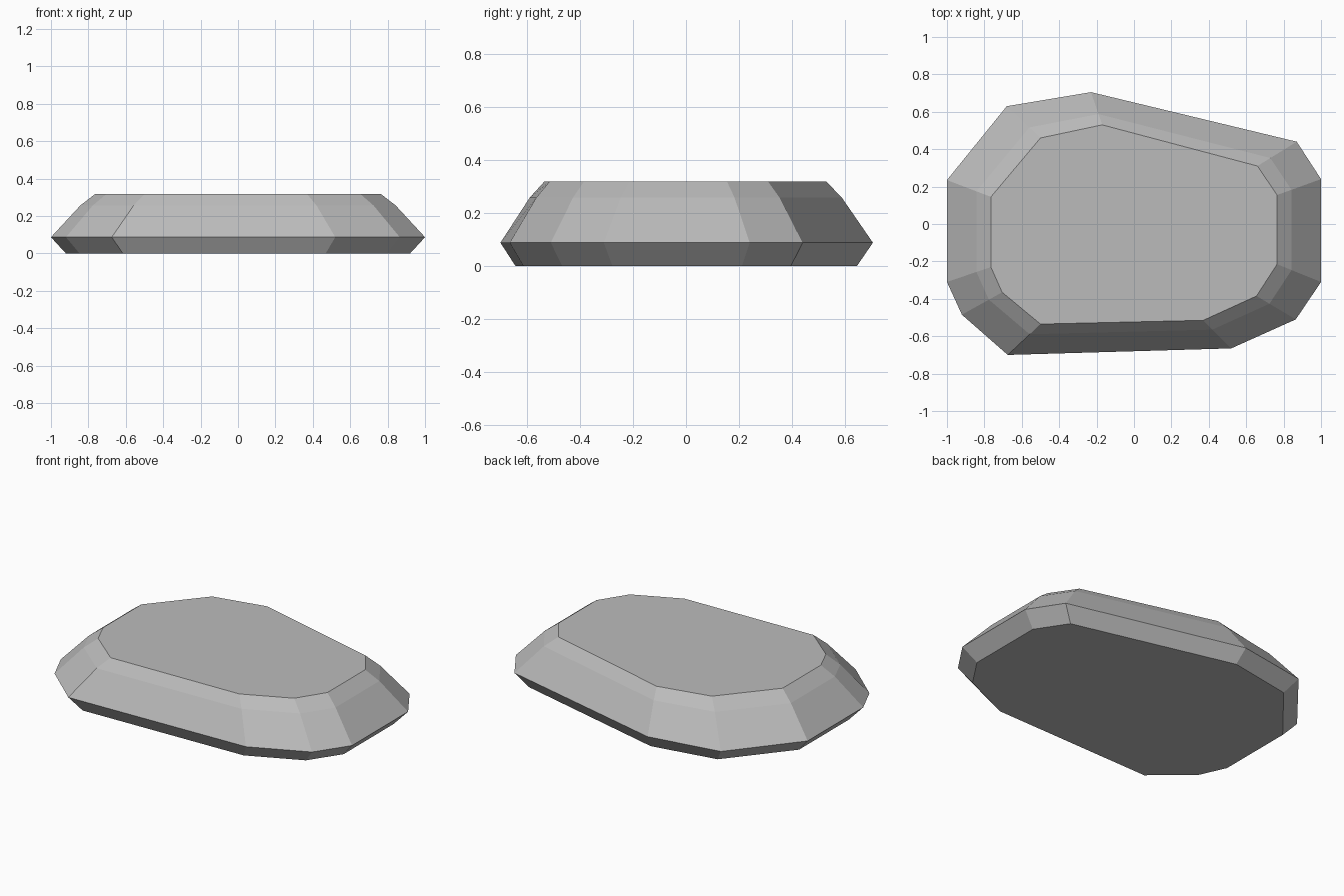
import bpy

cube = bpy.data.objects.get("Cube")
if cube:
    bpy.data.objects.remove(cube, do_unlink=True)

# Stone colour
stone = bpy.data.materials.new("stone grey")
stone.use_nodes = True
grey = (0.5, 0.5, 0.5, 1)
stone.diffuse_color = grey
stone.node_tree.nodes["Principled BSDF"].inputs["Base Color"].default_value = grey

# Widest outline and top outline, counter-clockwise from above
GIRTH = [(1, -.31), (1, .24), (.87, .44), (-.23, .705), (-.68, .63), (-1, .235),
         (-1, -.31), (-.92, -.485), (-.675, -.7), (.52, -.665), (.865, -.51)]
TOP = [(.765, -.215), (.765, .155), (.66, .31), (-.17, .53), (-.5, .46), (-.765, .145),
       (-.765, -.23), (-.705, -.365), (-.5, -.535), (.37, -.515), (.655, -.385)]


def ring(t, z):
    """Outline between girth (t=0) and top (t=1), at height z."""
    return [(max(-.935, min(.935, x)) if z == 0 else x, y, z)
            for x, y in ((a + (c - a) * t, b + (d - b) * t)
                         for (a, b), (c, d) in zip(GIRTH, TOP))]


# Stacked rings: underside, girth, shoulder, flat top
rings = [ring(.34, 0), ring(0, .087), ring(.67, .257), ring(1, .317)]
n = len(GIRTH)
verts = [p for r in rings for p in r]
faces = [(k * n + i, k * n + (i + 1) % n, (k + 1) * n + (i + 1) % n, (k + 1) * n + i)
         for k in range(len(rings) - 1) for i in range(n)]
faces.append(tuple(reversed(range(n))))
faces.append(tuple(range(len(verts) - n, len(verts))))

mesh = bpy.data.meshes.new("flat_stone")
mesh.from_pydata(verts, [], faces)
mesh.materials.append(stone)
mesh.update()
rock = bpy.data.objects.new("flat_stone", mesh)
bpy.context.collection.objects.link(rock)
